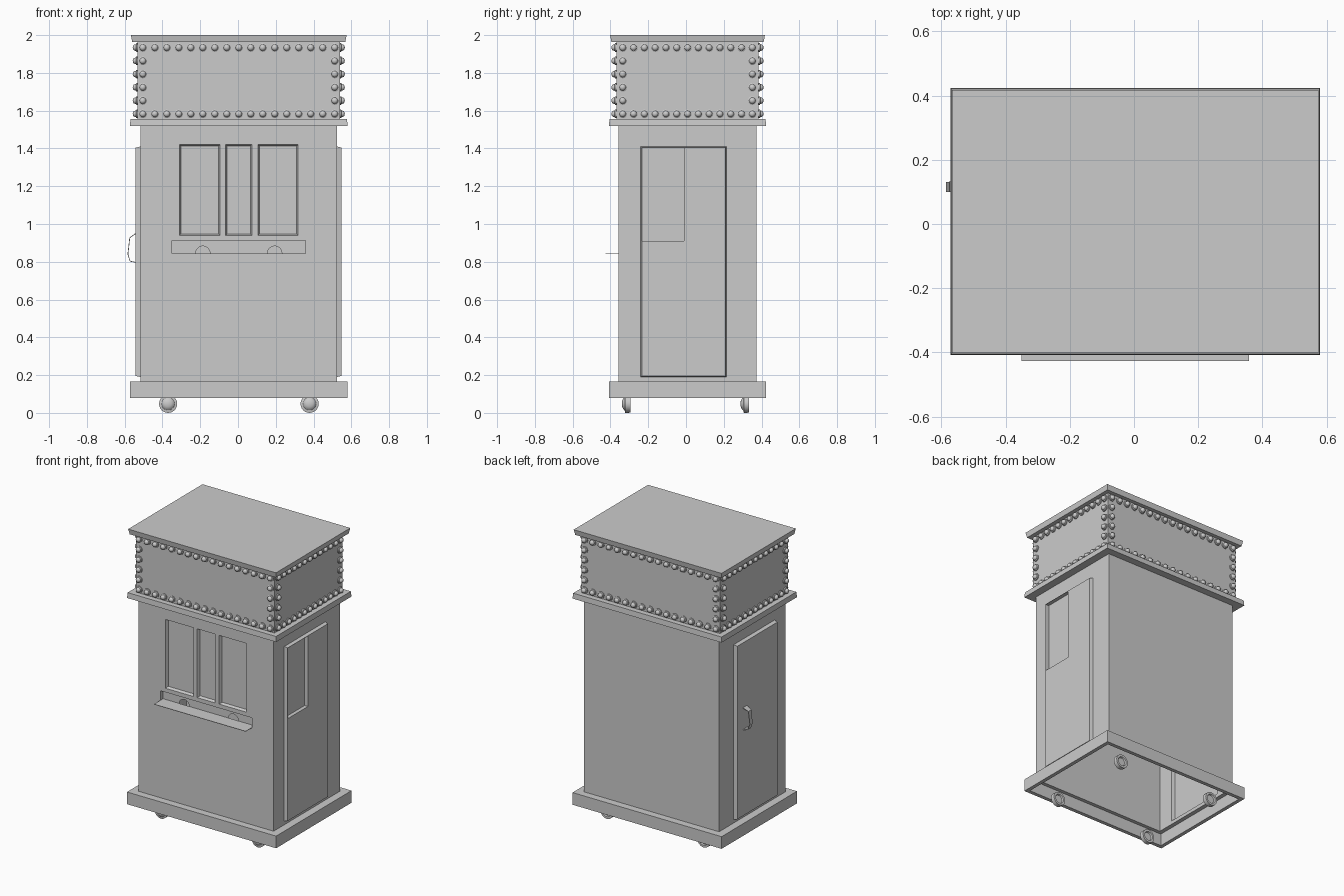
import bpy, bmesh, math
from mathutils import Vector, Matrix

if "Cube" in bpy.data.objects:
    bpy.data.objects.remove(bpy.data.objects["Cube"])

C = Vector((0.004, 0.008, 0))       # plan centre of the booth
HX, HY = 0.521, 0.365               # body half sizes
SX, SY = 0.535, 0.376               # sign box half sizes


def finish(bm, name, weld=True):
    if weld:
        bmesh.ops.remove_doubles(bm, verts=bm.verts, dist=1e-5)
    me = bpy.data.meshes.new(name)
    bm.to_mesh(me)
    bm.free()
    ob = bpy.data.objects.new(name, me)
    bpy.context.collection.objects.link(ob)
    return ob


def smooth(ob, deg=35):
    bpy.ops.object.select_all(action='DESELECT')
    ob.select_set(True)
    bpy.context.view_layer.objects.active = ob
    bpy.ops.object.shade_smooth_by_angle(angle=math.radians(deg))


def side_frame(k, hx, hy):
    """Maps (u, z, depth) to the k-th side: 0 front, 1 right, 2 back, 3 left."""
    r = Matrix.Rotation(k * math.pi / 2, 3, 'Z')
    half = hx if k % 2 else hy
    return lambda u, z, d: C + r @ Vector((u, -half - d, z))


def poly(bm, pts):
    bm.faces.new([bm.verts.new(p) for p in pts])


def sheet(bm, f, rect, d, holes=()):
    """Flat rectangle (u0, u1, z0, z1) with rectangular holes left open."""
    us = sorted({v for r in (rect, *holes) for v in r[:2]})
    zs = sorted({v for r in (rect, *holes) for v in r[2:]})
    for a, b in zip(us, us[1:]):
        for c, e in zip(zs, zs[1:]):
            u, z = (a + b) / 2, (c + e) / 2
            if not any(h[0] < u < h[1] and h[2] < z < h[3] for h in holes):
                poly(bm, [f(a, c, d), f(b, c, d), f(b, e, d), f(a, e, d)])


def panel(bm, f, rect, d0, d1, taper=0.0, holes=(), cap=True):
    """Raised or sunk panel with sloped sides."""
    def corners(t, d):
        a, b, c, e = rect[0] + t, rect[1] - t, rect[2] + t, rect[3] - t
        return [f(a, c, d), f(b, c, d), f(b, e, d), f(a, e, d)]
    o, i = corners(0, d0), corners(taper, d1)
    for k in range(4):
        j = (k + 1) % 4
        poly(bm, [o[k], o[j], i[j], i[k]])
    if cap:
        inner = (rect[0] + taper, rect[1] - taper, rect[2] + taper, rect[3] - taper)
        sheet(bm, f, inner, d1, holes)


def rings(name, levels, cap=False):
    """Stack of rectangular outlines (half x, half y, z) joined into a shell."""
    bm = bmesh.new()
    loops = [[C + Vector((sx * hx, sy * hy, z)) for sx, sy in
              ((-1, -1), (1, -1), (1, 1), (-1, 1))] for hx, hy, z in levels]
    for a, b in zip(loops, loops[1:]):
        for i in range(4):
            j = (i + 1) % 4
            poly(bm, [a[i], a[j], b[j], b[i]])
    if cap:
        poly(bm, loops[-1])
    return finish(bm, name)


def lathe(bm, profile, mat, n):
    """Spin (radius, height) points about local z and place with mat."""
    prev = None
    for r, h in profile:
        cnt = n if r > 1e-6 else 1
        cur = [bm.verts.new(mat @ Vector((r * math.cos(2 * math.pi * i / n),
               r * math.sin(2 * math.pi * i / n), h))) for i in range(cnt)]
        if prev:
            for i in range(n):
                q = [prev[i % len(prev)], prev[(i + 1) % len(prev)],
                     cur[(i + 1) % cnt], cur[i % cnt]]
                bm.faces.new(list(dict.fromkeys(q)))
        prev = cur


# Base plinth, sign box with cornice, and roof slab
rings("base_plinth", [(0.55, 0.39, 0.165), (0.55, 0.39, 0.08), (0.576, 0.416, 0.08),
                      (0.576, 0.416, 0.165), (HX, HY, 0.165)])
rings("sign_box_and_roof", [(HX, HY, 1.52), (0.576, 0.416, 1.52), (0.573, 0.413, 1.557),
                            (SX, SY, 1.557), (SX, SY, 1.963), (0.564, 0.403, 1.963),
                            (0.571, 0.41, 2.0)], cap=True)

# Body walls with sunk windows, ticket slot and raised doors
bm = bmesh.new()
Z0, Z1 = 0.165, 1.52
front = side_frame(0, HX, HY)
windows = [(x0 - C.x, x1 - C.x, 0.94, 1.42) for x0, x1 in
           ((-0.31, -0.095), (-0.065, 0.073), (0.105, 0.317))]
slot = (-0.354, 0.354, 0.845, 0.912)
sheet(bm, front, (-HX, HX, Z0, Z1), 0, windows + [slot])
for w in windows:
    panel(bm, front, w, 0, -0.02, 0.008)
panel(bm, front, slot, 0, -0.03, cap=False)
edge = [(slot[0], slot[2])]         # slot back with two arched openings
for cx in (-0.19, 0.19):
    edge += [(cx - 0.038 * math.cos(math.pi * i / 12),
              slot[2] + 0.038 * math.sin(math.pi * i / 12)) for i in range(13)]
edge += [(slot[1], slot[2]), (slot[1], slot[3]), (slot[0], slot[3])]
poly(bm, [front(u, z, -0.03) for u, z in edge])

right, back, left = (side_frame(k, HX, HY) for k in (1, 2, 3))
door = (-0.24 - C.y, 0.214 - C.y, 0.19, 1.41)
door_l = (-door[1], -door[0], 0.19, 1.41)
pane = (-0.232 - C.y, -0.01 - C.y, 0.91, 1.402)
sheet(bm, right, (-HY, HY, Z0, Z1), 0, [door])
panel(bm, right, door, 0, 0.023, 0.006, [pane])
panel(bm, right, pane, 0.023, -0.003)
sheet(bm, left, (-HY, HY, Z0, Z1), 0, [door_l])
panel(bm, left, door_l, 0, 0.025, 0.006)
sheet(bm, back, (-HX, HX, Z0, Z1), 0)
finish(bm, "booth_body")

# Ticket shelf
bm = bmesh.new()
bmesh.ops.create_cube(bm, size=1, matrix=Matrix.Translation((C.x, -0.377, 0.8435))
                      @ Matrix.Diagonal((0.708, 0.1, 0.003, 1)))
finish(bm, "ticket_shelf")

# Door handle: thin bent strap
bm = bmesh.new()
strap = [(-0.541, 0.95, 0.146), (-0.573, 0.927, 0.132), (-0.583, 0.84, 0.13),
         (-0.571, 0.803, 0.132), (-0.541, 0.797, 0.146)]
for (xa, za, ya), (xb, zb, yb) in zip(strap, strap[1:]):
    poly(bm, [(xa, 0.10, za), (xb, 0.10, zb), (xb, yb, zb), (xa, ya, za)])
handle = finish(bm, "door_handle")
mod = handle.modifiers.new("thickness", 'SOLIDIFY')
mod.thickness = 0.004
mod.offset = 0

# Bulbs around the four sides of the sign box
bulb = [(0.023, 0), (0.023, 0.007), (0.017, 0.010), (0.017, 0.014),
        (0.014, 0.021), (0.008, 0.025), (0, 0.0265)]
bm = bmesh.new()
zb, zt = 1.583, 1.934
for k in range(4):
    f = side_frame(k, SX, SY)
    n, half = ((13, 0.343) if k % 2 else (17, 0.508))
    spots = [(-half + 2 * half * i / (n - 1), z) for i in range(n) for z in (zb, zt)]
    spots += [(s * half, zb + (zt - zb) * i / 5) for i in range(1, 5) for s in (-1, 1)]
    turn = Matrix.Rotation(k * math.pi / 2, 4, 'Z') @ Matrix.Rotation(math.pi / 2, 4, 'X')
    for u, z in spots:
        lathe(bm, bulb, Matrix.Translation(f(u, z, 0)) @ turn, 12)
smooth(finish(bm, "sign_bulbs", weld=False))

# Four wheels with domed hub on the front face and a hollow back
wheel = [(0, -0.006), (0.028, -0.006), (0.032, -0.016), (0.047, -0.016), (0.048, 0.012),
         (0.034, 0.015), (0.028, 0.022), (0.016, 0.028), (0, 0.029)]
bm = bmesh.new()
for x in (-0.37, 0.379):
    for y in (-0.31, 0.318):
        lathe(bm, wheel, Matrix.Translation((x, y, 0.048))
              @ Matrix.Rotation(math.pi / 2, 4, 'X'), 24)
smooth(finish(bm, "wheels", weld=False))
